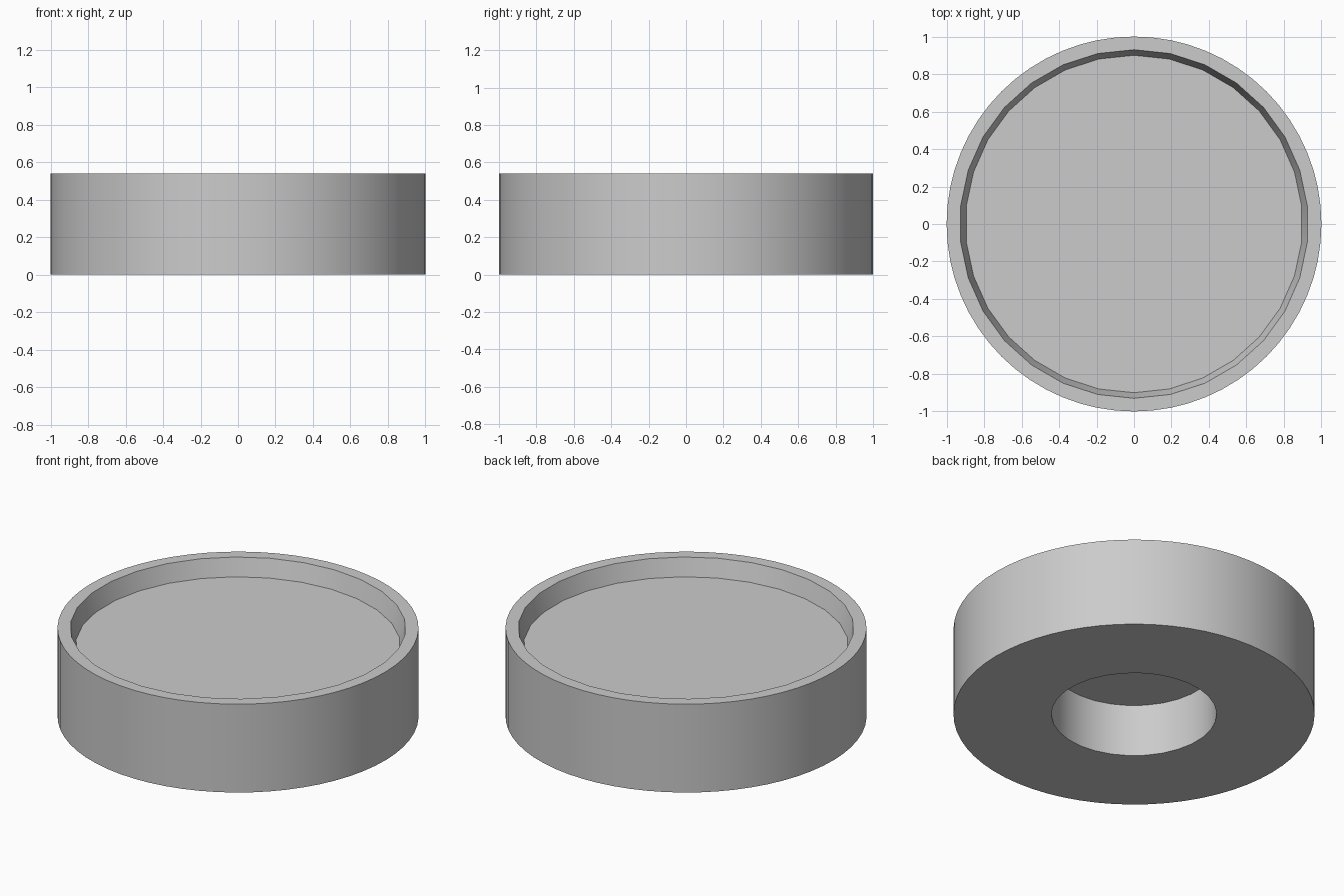
import bpy
import math

default_cube = bpy.data.objects.get("Cube")
if default_cube:
    bpy.data.objects.remove(default_cube, do_unlink=True)

HEIGHT = 0.54
FLOOR = 0.433        # dish floor height
SOCKET_TOP = 0.32    # ceiling of the underside socket

grey = bpy.data.materials.new("plain_grey")
grey.use_nodes = True
colour = (0.6, 0.6, 0.6, 1)
grey.diffuse_color = colour
grey.node_tree.nodes["Principled BSDF"].inputs["Base Color"].default_value = colour


def drum(name, sides, bottom_radius, top_radius, z0, z1):
    """Upright cylinder or cone section between two heights."""
    bpy.ops.mesh.primitive_cone_add(
        vertices=sides, radius1=bottom_radius, radius2=top_radius,
        depth=z1 - z0, location=(0, 0, (z0 + z1) / 2))
    obj = bpy.context.object
    obj.name = name
    obj.data.materials.append(grey)
    return obj


# Solid round body
body = drum("round_dish", 64, 1, 1, 0, HEIGHT)

# Tapered dish recess on top, round socket underneath
wall = HEIGHT - FLOOR
cutters = [
    drum("dish_cutter", 30, 0.90, 0.96, FLOOR, FLOOR + 2 * wall),
    drum("socket_cutter", 30, 0.458, 0.458, -0.1, SOCKET_TOP),
]

bpy.ops.object.select_all(action="DESELECT")
body.select_set(True)
bpy.context.view_layer.objects.active = body
for cutter in cutters:
    cutter.hide_render = True
    cut = body.modifiers.new(cutter.name, "BOOLEAN")
    cut.operation = "DIFFERENCE"
    cut.solver = "EXACT"
    cut.object = cutter
    bpy.ops.object.modifier_apply(modifier=cut.name)
    bpy.data.objects.remove(cutter, do_unlink=True)

# Smooth walls with crisp rims
bpy.ops.object.shade_smooth_by_angle(angle=math.radians(30))
